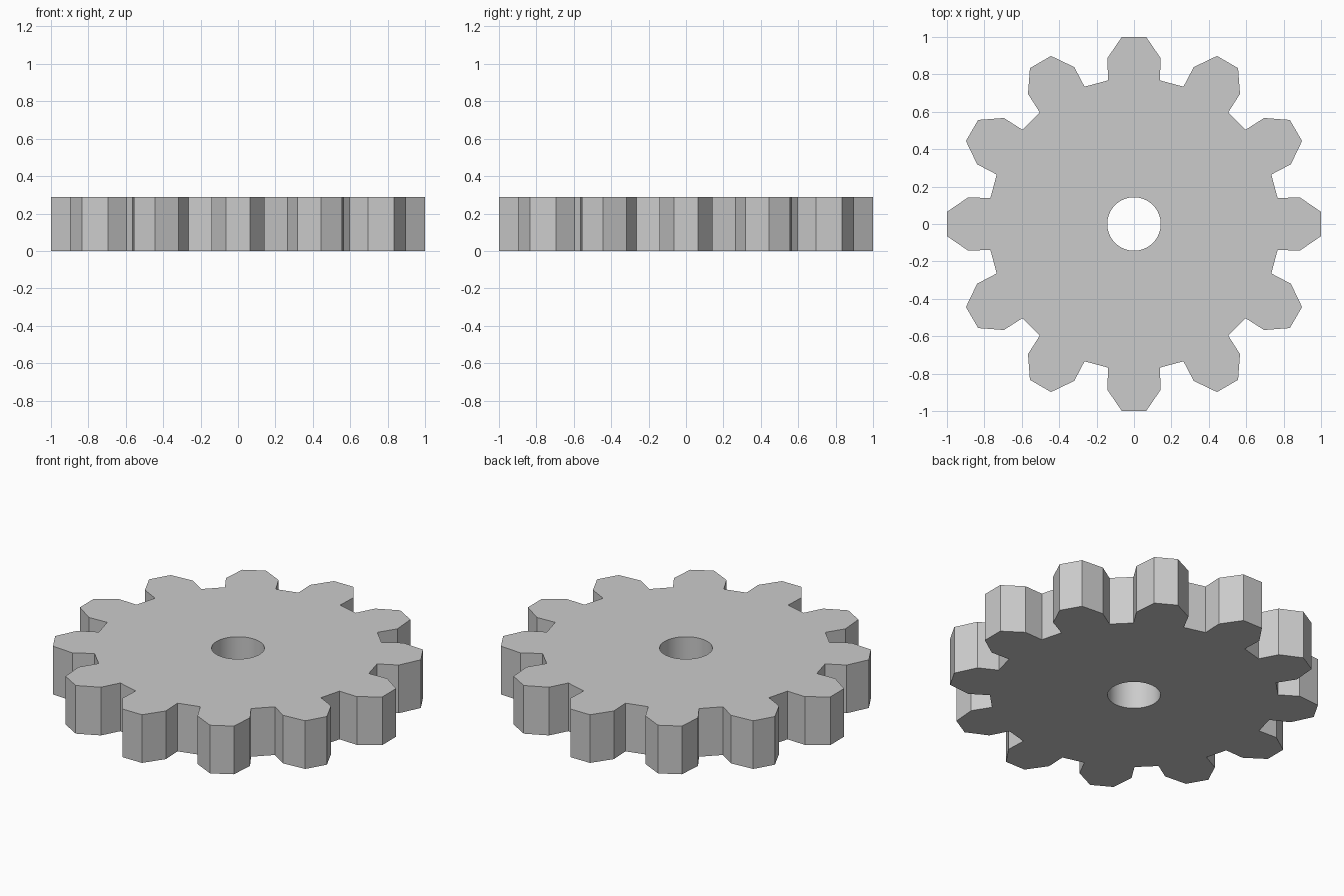
import bpy, bmesh, math
from mathutils import Matrix, Vector

if "Cube" in bpy.data.objects:
    bpy.data.objects.remove(bpy.data.objects["Cube"])

TEETH = 12
HEIGHT = 0.288
BORE_RADIUS = 0.143
BORE_SIDES = 64
# One tooth pointing along +y, counter-clockwise from right root to left root
TOOTH = [(0.138, 0.768), (0.143, 0.886), (0.065, 1.0),
         (-0.065, 1.0), (-0.143, 0.886), (-0.138, 0.768)]


def add_loop(bm, points):
    verts = [bm.verts.new(p) for p in points]
    return [bm.edges.new((v, verts[(i + 1) % len(verts)])) for i, v in enumerate(verts)]


bm = bmesh.new()
z = HEIGHT / 2

# Toothed outline
outline = [Matrix.Rotation(math.tau * i / TEETH, 3, 'Z') @ Vector((x, y, z))
           for i in range(TEETH) for x, y in TOOTH]
edges = add_loop(bm, outline)

# Round axle bore
edges += add_loop(bm, [(BORE_RADIUS * math.cos(math.tau * i / BORE_SIDES),
                        BORE_RADIUS * math.sin(math.tau * i / BORE_SIDES), z)
                       for i in range(BORE_SIDES)])

bmesh.ops.triangle_fill(bm, edges=edges, use_beauty=True, normal=(0, 0, 1))
bmesh.ops.recalc_face_normals(bm, faces=bm.faces)

mesh = bpy.data.meshes.new("gear_wheel")
bm.to_mesh(mesh)
bm.free()
gear = bpy.data.objects.new("gear_wheel", mesh)
bpy.context.collection.objects.link(gear)

# Give the flat profile its thickness, centred on the profile plane
solid = gear.modifiers.new("thickness", 'SOLIDIFY')
solid.thickness = HEIGHT
solid.offset = 0

# Smooth bore, crisp teeth
bpy.context.view_layer.objects.active = gear
gear.select_set(True)
bpy.ops.object.modifier_apply(modifier=solid.name)
bpy.ops.object.shade_smooth_by_angle(angle=math.radians(15))
